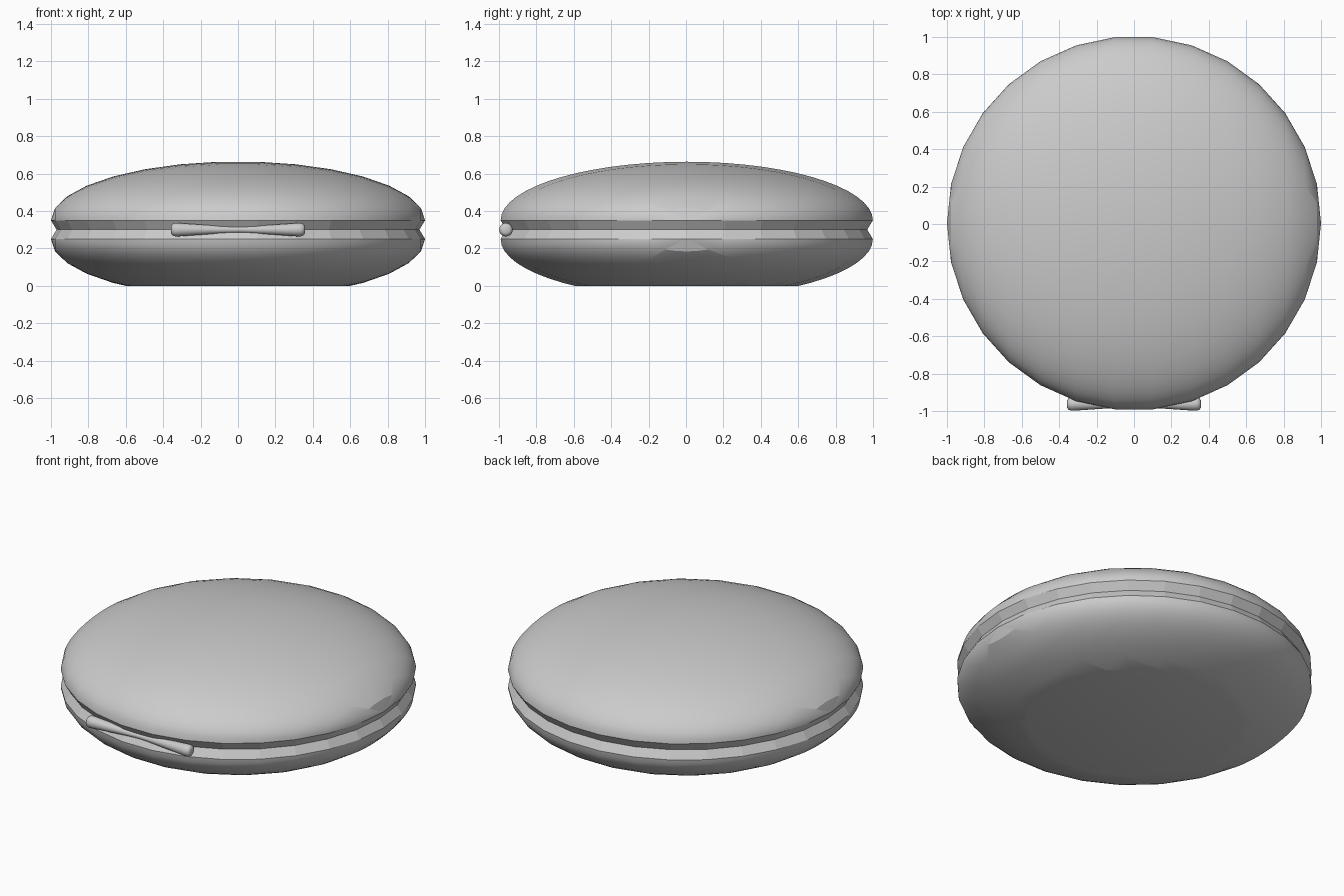
import bpy, bmesh, math
from mathutils import Matrix, Vector

cube = bpy.data.objects.get("Cube")
if cube:
    bpy.data.objects.remove(cube, do_unlink=True)

grey = bpy.data.materials.new("pale grey")
grey.use_nodes = True
grey.diffuse_color = (0.6, 0.6, 0.6, 1)
grey.node_tree.nodes["Principled BSDF"].inputs["Base Color"].default_value = (0.6, 0.6, 0.6, 1)

BODY_Y = 0.004
ALONG_X = Matrix.Rotation(math.pi / 2, 4, "Y")


def finish(name, bm, smooth_angle=None):
    bmesh.ops.recalc_face_normals(bm, faces=bm.faces)
    mesh = bpy.data.meshes.new(name)
    bm.to_mesh(mesh)
    bm.free()
    mesh.materials.append(grey)
    obj = bpy.data.objects.new(name, mesh)
    bpy.context.collection.objects.link(obj)
    if smooth_angle:
        bpy.ops.object.select_all(action="DESELECT")
        obj.select_set(True)
        bpy.context.view_layer.objects.active = obj
        bpy.ops.object.shade_smooth_by_angle(angle=math.radians(smooth_angle))
    return obj


def cut(bm, z, up):
    """Remove everything beyond a level plane."""
    bmesh.ops.bisect_plane(bm, geom=bm.verts[:] + bm.edges[:] + bm.faces[:], dist=1e-5,
                           plane_co=(0, 0, z), plane_no=(0, 0, up), clear_outer=True)


def lathe(profile, sides):
    """Spin (radius, height) points around z; the ends stay open."""
    bm = bmesh.new()
    rings = [[bm.verts.new((r * math.cos(a), r * math.sin(a), h))
              for a in (math.tau * i / sides for i in range(sides))] for r, h in profile]
    for low, high in zip(rings, rings[1:]):
        for i in range(sides):
            j = (i + 1) % sides
            bm.faces.new((low[i], low[j], high[j], high[i]))
    return bm, rings


# Shell halves: flattened spheres with their poles to the sides
for name, rim, side in (("upper_shell", 0.35, 1), ("lower_shell", 0.25, -1)):
    bm = bmesh.new()
    bmesh.ops.create_uvsphere(bm, u_segments=60, v_segments=15, radius=1, matrix=ALONG_X)
    bmesh.ops.scale(bm, vec=(1, 1, 0.315), verts=bm.verts)
    cut(bm, 0, -side)
    bmesh.ops.translate(bm, vec=(0, BODY_Y, rim), verts=bm.verts)
    if side < 0:
        # Flat base
        cut(bm, 0, -1)
        base = [e for e in bm.edges if e.is_boundary and all(v.co.z < 0.01 for v in e.verts)]
        bmesh.ops.contextual_create(bm, geom=base)
    finish(name, bm, 25)

# Faceted groove between the halves
bm, rings = lathe([(1, 0.25), (0.97, 0.30), (1, 0.35)], 30)
bmesh.ops.translate(bm, vec=(0, BODY_Y, 0), verts=bm.verts)
finish("rim_groove", bm)

# Waisted handle lying across the front of the groove
half = [(0.016, 0), (0.018, 0.06), (0.026, 0.18), (0.035, 0.31),
        (0.036, 0.335), (0.031, 0.35), (0.02, 0.357)]
bm, rings = lathe([(r, -h) for r, h in half[:0:-1]] + half, 20)
bm.faces.new(rings[0])
bm.faces.new(rings[-1])
bmesh.ops.transform(bm, matrix=Matrix.Translation(Vector((0, -0.9625, 0.30))) @ ALONG_X,
                    verts=bm.verts)
finish("handle", bm, 50)
